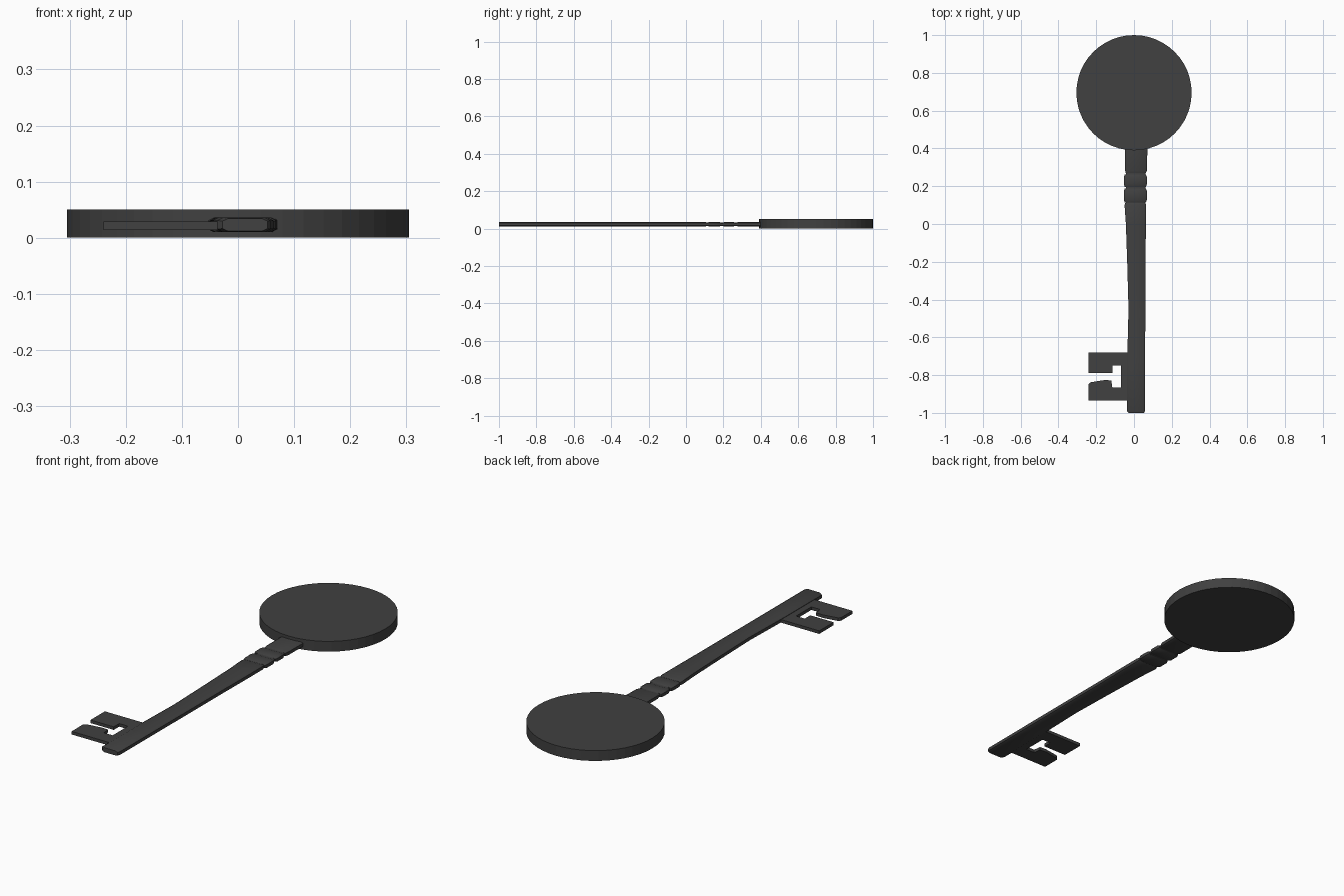
import bpy, bmesh, math

if "Cube" in bpy.data.objects:
    bpy.data.objects.remove(bpy.data.objects["Cube"])

dark = bpy.data.materials.new("dark_iron")
dark.diffuse_color = (0.052, 0.052, 0.052, 1)
dark.use_nodes = True
dark.node_tree.nodes["Principled BSDF"].inputs["Base Color"].default_value = dark.diffuse_color


def finish(name, bm, angle=None):
    bmesh.ops.recalc_face_normals(bm, faces=bm.faces)
    me = bpy.data.meshes.new(name)
    bm.to_mesh(me)
    bm.free()
    ob = bpy.data.objects.new(name, me)
    bpy.context.collection.objects.link(ob)
    me.materials.append(dark)
    if angle:
        bpy.ops.object.select_all(action='DESELECT')
        ob.select_set(True)
        bpy.context.view_layer.objects.active = ob
        bpy.ops.object.shade_smooth_by_angle(angle=math.radians(angle))
    return ob


def loft(name, stations):
    """Skin chamfered rectangles (y, x0, x1, z0, z1) along y."""
    bm = bmesh.new()
    rings = []
    for y, x0, x1, z0, z1 in stations:
        c, d = 0.010, (z1 - z0) * 0.2
        pts = [(x0 + c, z0), (x1 - c, z0), (x1, z0 + d), (x1, z1 - d),
               (x1 - c, z1), (x0 + c, z1), (x0, z1 - d), (x0, z0 + d)]
        rings.append([bm.verts.new((x, y, z)) for x, z in pts])
    for a, b in zip(rings, rings[1:]):
        for i in range(8):
            j = (i + 1) % 8
            bm.faces.new((a[i], a[j], b[j], b[i]))
    bm.faces.new(rings[0])
    bm.faces.new(rings[-1])
    return finish(name, bm, 30)


def plate(name, outline, z0, z1):
    """Extrude a flat outline upwards."""
    bm = bmesh.new()
    face = bm.faces.new([bm.verts.new((x, y, z0)) for x, y in outline])
    ext = bmesh.ops.extrude_face_region(bm, geom=[face])
    for v in ext["geom"]:
        if isinstance(v, bmesh.types.BMVert):
            v.co.z = z1
    return finish(name, bm)


# Disc-shaped handle
N = 48
circle = [(0.305 * math.cos(2 * math.pi * i / N), 0.695 + 0.305 * math.sin(2 * math.pi * i / N))
          for i in range(N)]
plate("bow_disc", circle, 0.0, 0.05)

# Shaft, slightly waisted towards the tip
Z = (0.010, 0.036)
loft("shaft", [(-1.0, -0.028, 0.053, 0.012, 0.034), (-0.99, -0.037, 0.058, *Z),
               (-0.72, -0.036, 0.059, *Z), (-0.45, -0.029, 0.060, *Z),
               (-0.2, -0.036, 0.061, *Z), (0.0, -0.043, 0.063, *Z),
               (0.10, -0.050, 0.063, *Z), (0.112, -0.046, 0.061, 0.014, 0.032)])

# Neck and two collar rings, with shallow grooves between them
loft("neck_core", [(0.09, -0.042, 0.058, 0.014, 0.032), (0.30, -0.042, 0.062, 0.014, 0.032)])
for name, y0, y1 in (("collar_ring_1", 0.115, 0.187), ("collar_ring_2", 0.197, 0.262)):
    loft(name, [(y0, -0.049, 0.063, 0.014, 0.032), (y0 + 0.012, -0.053, 0.068, *Z),
                (y1 - 0.012, -0.053, 0.068, *Z), (y1, -0.049, 0.063, 0.014, 0.032)])
loft("neck", [(0.270, -0.044, 0.063, 0.014, 0.032), (0.284, -0.047, 0.069, *Z),
              (0.42, -0.047, 0.071, *Z)])

# Toothed bit
plate("bit", [(-0.02, -0.68), (-0.24, -0.68), (-0.24, -0.79), (-0.115, -0.79),
              (-0.115, -0.748), (-0.068, -0.748), (-0.068, -0.865), (-0.115, -0.865),
              (-0.120, -0.828), (-0.155, -0.826), (-0.23, -0.838), (-0.24, -0.848),
              (-0.24, -0.935), (-0.02, -0.935)], 0.014, 0.029)
